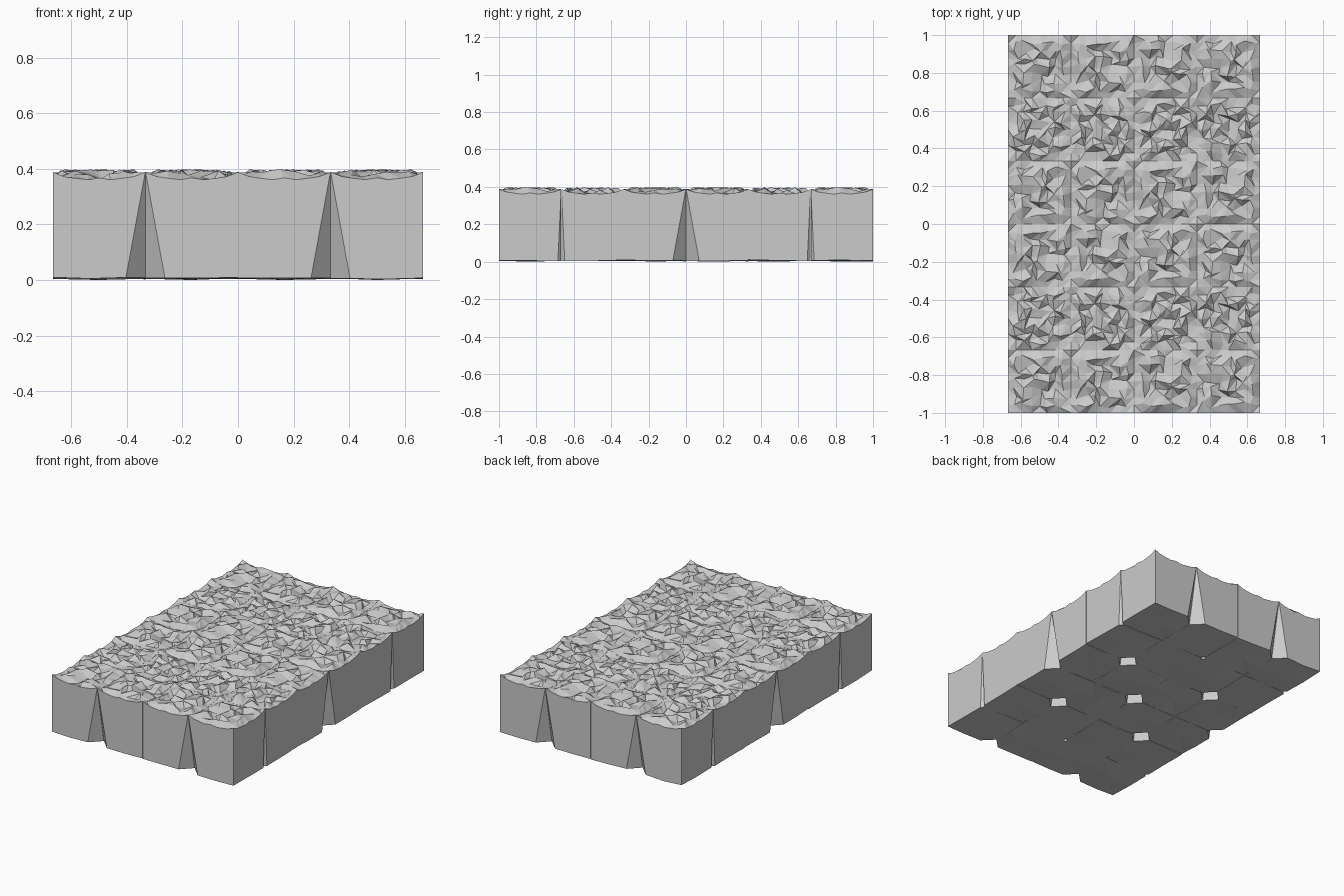
import bpy, bmesh, random, math
from mathutils import Vector

if "Cube" in bpy.data.objects:
    bpy.data.objects.remove(bpy.data.objects["Cube"])

S = 1 / 3          # tile size
H = S / 2
N = 8              # facets along a tile edge
COLS, ROWS = 4, 6
EDGE = [0.388, 0.372, 0.366, 0.361, 0.368]   # rim height, corner to middle


def rough_top(seed):
    """Jittered height grid for a stone's chiselled top; straight outer rim."""
    rnd = random.Random(seed)
    pts = {}
    for a in range(N + 1):
        for b in range(N + 1):
            x, y = -H + S * a / N, -H + S * b / N
            rim_a, rim_b = a in (0, N), b in (0, N)
            if rim_a or rim_b:
                k = b if rim_a else a
                z = EDGE[min(k, N - k)]
            else:
                x += rnd.uniform(-0.016, 0.016)
                y += rnd.uniform(-0.016, 0.016)
                z = rnd.uniform(0.359, 0.398)
            pts[a, b] = Vector((x, y, z))
    flips = {(a, b): rnd.random() < 0.5 for a in range(N) for b in range(N)}
    return pts, flips


def notch(i, j):
    """Size of the tapered corner gap at a grid crossing."""
    if (i + j) % 2 == 0:
        return 0.0
    if j % 2 == 0 or j == 3:
        return 0.07
    return 0.018


def stone(i, j):
    pts, flips = rough_top(3 + (j % 3 == 1))
    turn = (i + 2 * j + j // 2) % 4

    def rot(v):
        x, y = v.x, v.y
        for _ in range(turn):
            x, y = -y, x
        return Vector((x, y, v.z))

    bm = bmesh.new()
    top = {}
    for key, p in pts.items():
        top[key] = bm.verts.new(rot(p))
    for (a, b), flip in flips.items():
        q = [top[a, b], top[a + 1, b], top[a + 1, b + 1], top[a, b + 1]]
        if flip:
            q = q[1:] + q[:1]
        bm.faces.new((q[0], q[1], q[2]))
        bm.faces.new((q[0], q[2], q[3]))

    # rim loops per side, counter-clockwise, realigned after turning
    sides = [[top[k, 0] for k in range(N + 1)],
             [top[N, k] for k in range(N + 1)],
             [top[N - k, N] for k in range(N + 1)],
             [top[0, N - k] for k in range(N + 1)]]
    sides = [sides[(s - turn) % 4] for s in range(4)]
    corners = [(i, j), (i + 1, j), (i + 1, j + 1), (i, j + 1)]

    # foot outline: each notched corner is cut back into two points
    rnd = random.Random(i * 17 + j)
    starts, ends, outline = [], [], []
    for s in range(4):
        c = sides[s][0].co
        prev_dir = (sides[s - 1][0].co - c).to_2d().normalized()
        next_dir = (sides[s][-1].co - c).to_2d().normalized()
        n = notch(*corners[s])
        z = rnd.uniform(0.003, 0.011)
        base = c.to_2d()
        first = bm.verts.new((*(base + prev_dir * n), z))
        second = first
        if n:
            second = bm.verts.new((*(base + next_dir * n), z))
        ends.append(first)
        starts.append(second)
    for s in range(4):
        rim = sides[s]
        a, b = starts[s], ends[(s + 1) % 4]
        m = bm.verts.new((*((a.co + b.co) / 2).to_2d(), rnd.uniform(0.002, 0.008)))
        # wall, split at the middle
        half = N // 2
        for k in range(N):
            foot = a if k < half else b
            bm.faces.new((foot, rim[k + 1], rim[k]))
        bm.faces.new((a, m, rim[half]))
        bm.faces.new((m, b, rim[half]))
        # corner facet
        if ends[s] is not starts[s]:
            bm.faces.new((ends[s], starts[s], rim[0]))
            outline.append(ends[s])
        outline += [starts[s], m]
    # underside fan
    hub = bm.verts.new((0, 0, 0.0 if (i + j) % 5 == 0 else 0.006))
    for k, v in enumerate(outline):
        bm.faces.new((v, hub, outline[(k + 1) % len(outline)]))
    bmesh.ops.recalc_face_normals(bm, faces=bm.faces[:])
    mesh = bpy.data.meshes.new("paving_stone")
    bm.to_mesh(mesh)
    bm.free()
    ob = bpy.data.objects.new(f"paving_stone_{i}_{j}", mesh)
    ob.location = ((i - (COLS - 1) / 2) * S, (j - (ROWS - 1) / 2) * S, 0)
    ob.scale = (0.997, 0.997, 1)   # hairline joint
    bpy.context.collection.objects.link(ob)


# four by six block of stones
for i in range(COLS):
    for j in range(ROWS):
        stone(i, j)
